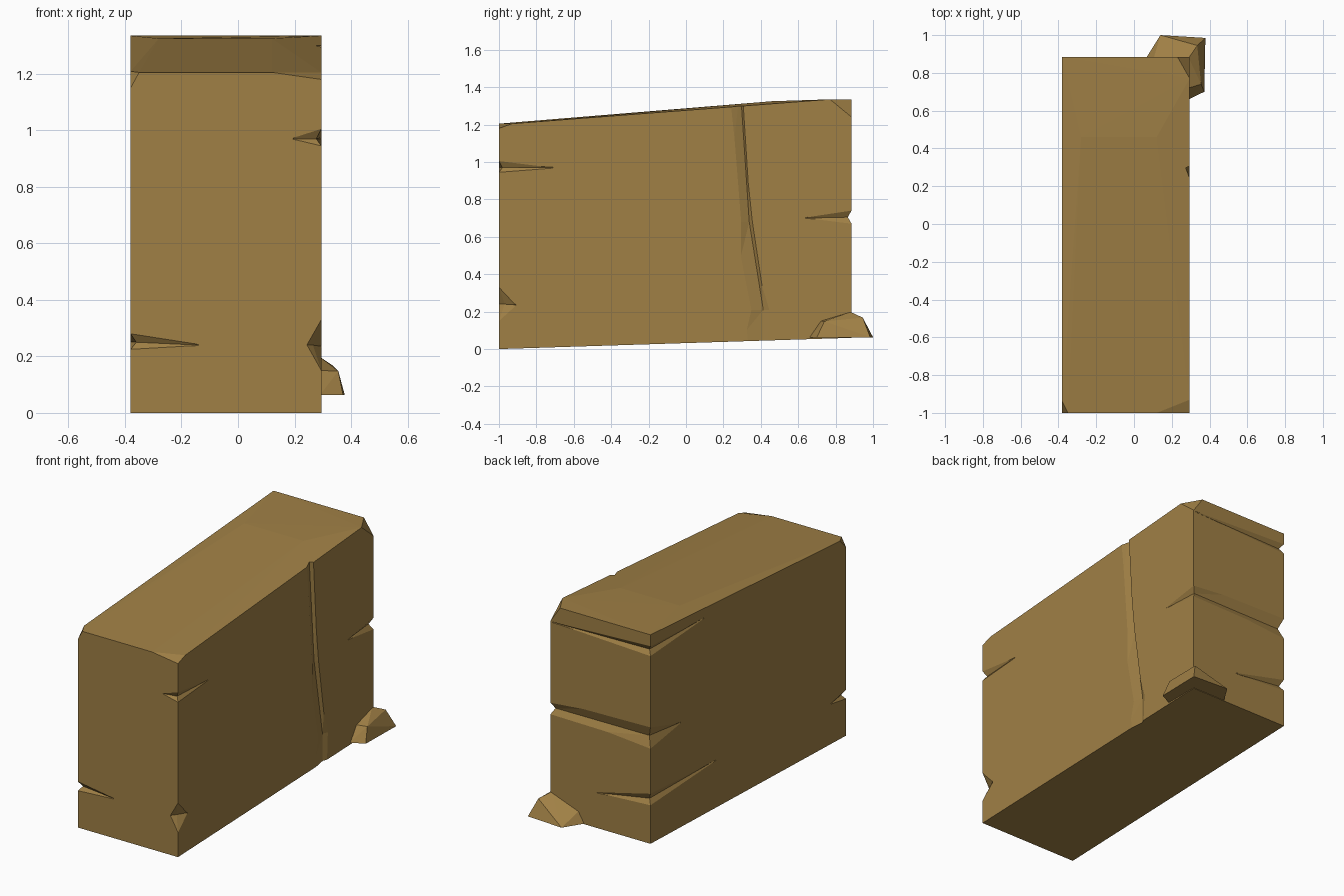
import bpy
import bmesh
from mathutils import Vector

if "Cube" in bpy.data.objects:
    bpy.data.objects.remove(bpy.data.objects["Cube"], do_unlink=True)

COLOUR = (0.35, 0.215, 0.06, 1)
stone = bpy.data.materials.new("sandy_stone")
stone.use_nodes = True
stone.diffuse_color = COLOUR
bsdf = stone.node_tree.nodes["Principled BSDF"]
bsdf.inputs["Base Color"].default_value = COLOUR
bsdf.inputs["Roughness"].default_value = 0.9

# Block limits: right and left sides, front and back
L, R, F, B = -0.38, 0.295, -1.0, 0.885


def finish(bm, name):
    bmesh.ops.recalc_face_normals(bm, faces=bm.faces)
    mesh = bpy.data.meshes.new(name)
    bm.to_mesh(mesh)
    bm.free()
    mesh.materials.append(stone)
    obj = bpy.data.objects.new(name, mesh)
    bpy.context.scene.collection.objects.link(obj)
    return obj


def hull(name, points):
    """Chipped stone shape as the convex hull of its corners."""
    bm = bmesh.new()
    for p in points:
        bm.verts.new(p)
    bmesh.ops.convex_hull(bm, input=bm.verts)
    loose = [v for v in bm.verts if not v.link_faces]
    bmesh.ops.delete(bm, geom=loose, context="VERTS")
    bmesh.ops.dissolve_limit(bm, angle_limit=0.005, verts=bm.verts, edges=bm.edges)
    return finish(bm, name)


def groove(name, sections):
    """V-shaped cutter swept along (surface point, outward depth, side a, side b)."""
    bm = bmesh.new()
    rings = []
    for point, out, a, b in sections:
        out = Vector(out)
        deep = Vector(point) - out
        corners = (deep, deep + 3 * (out + Vector(a)), deep + 3 * (out + Vector(b)))
        rings.append([bm.verts.new(c) for c in corners])
    for r, s in zip(rings, rings[1:]):
        for i in range(3):
            j = (i + 1) % 3
            bm.faces.new((r[i], r[j], s[j]))
            bm.faces.new((r[i], s[j], s[i]))
    bm.faces.new(rings[0])
    bm.faces.new(rings[-1])
    cutter = finish(bm, name)
    cutter.hide_render = True
    return cutter


def level(x, y, z, up=0.002, down=0.002, depth=0.002):
    """Groove section on a wall or a corner, pointing out of the walls it touches."""
    out = (depth * ((x == R) - (x == L)), depth * ((y == B) - (y == F)), 0)
    return (x, y, z), out, (0, 0, up), (0, 0, -down)


def upright(z, left, mid, right, depth):
    """Section of the vertical crack on the +x wall."""
    return (R, mid, z), (depth, 0, 0), (0, left - mid, 0), (0, right - mid, 0)


# Main block with chipped top corners and a slightly domed top
block = hull("stone_block", [
    (L, F, 0), (R, F, 0), (L, B, 0.06), (R, B, 0.06),
    (L, F, 1.15), (-0.35, F, 1.205), (L, -0.94, 1.209),
    (R, F, 1.18), (0.12, F, 1.205), (R, -0.93, 1.205),
    (L, B, 1.335), (0.23, B, 1.335), (R, 0.77, 1.335), (R, B, 1.24),
    (-0.28, 0.46, 1.325), (0.12, 0.46, 1.325)])

cutters = [
    # Front corner nicks
    groove("upper_front_nick", [
        level(0.195, F, 0.97), level(R, F, 0.97, 0.035, 0.025, 0.018),
        level(R, -0.71, 0.97)]),
    groove("lower_front_chip", [
        level(0.245, F, 0.24), level(R, F, 0.24, 0.09, 0.09, 0.03),
        level(R, -0.91, 0.236)]),
    groove("low_side_nick", [
        level(-0.14, F, 0.24), level(L, F, 0.25, 0.03, 0.025, 0.02),
        level(L, -0.855, 0.25)]),
    # Back grooves
    groove("middle_back_groove", [
        level(R, 0.64, 0.7), level(R, B, 0.705, 0.035, 0.035, 0.02),
        level(L, B, 0.705, 0.065, 0.065, 0.025), level(L, 0.595, 0.69)]),
    groove("top_back_groove", [
        level(0.28, B, 1.235), level(L, B, 1.235, 0.03, 0.03, 0.02),
        level(L, 0.37, 1.24)]),
    groove("lower_back_groove", [
        level(-0.02, B, 0.275), level(L, B, 0.325, 0.04, 0.03, 0.02),
        level(L, 0.255, 0.33)]),
    # Long crack down one side
    groove("side_crack", [
        upright(1.4, 0.23, 0.29, 0.3, 0.022), upright(0.68, 0.295, 0.338, 0.355, 0.018),
        upright(0.21, 0.35, 0.413, 0.445, 0.014), upright(-0.05, 0.34, 0.41, 0.46, 0.01)]),
]

bpy.context.view_layer.objects.active = block
for cutter in cutters:
    cut = block.modifiers.new(cutter.name, "BOOLEAN")
    cut.operation = "DIFFERENCE"
    cut.solver = "EXACT"
    cut.object = cutter
    bpy.ops.object.modifier_apply(modifier=cut.name)
    bpy.data.objects.remove(cutter, do_unlink=True)

# Small rock against the back corner
G = 0.063
hull("corner_rock", [
    (0.065, 0.88, G), (0.14, 1, G), (0.378, 0.985, G), (0.372, 0.7, G),
    (0.29, 0.66, G), (0.2, 0.8, G), (0.29, 0.88, 0.198), (0.335, 0.945, 0.168),
    (0.355, 0.74, 0.148), (0.29, 0.72, 0.15), (0.105, 0.88, 0.13)])
